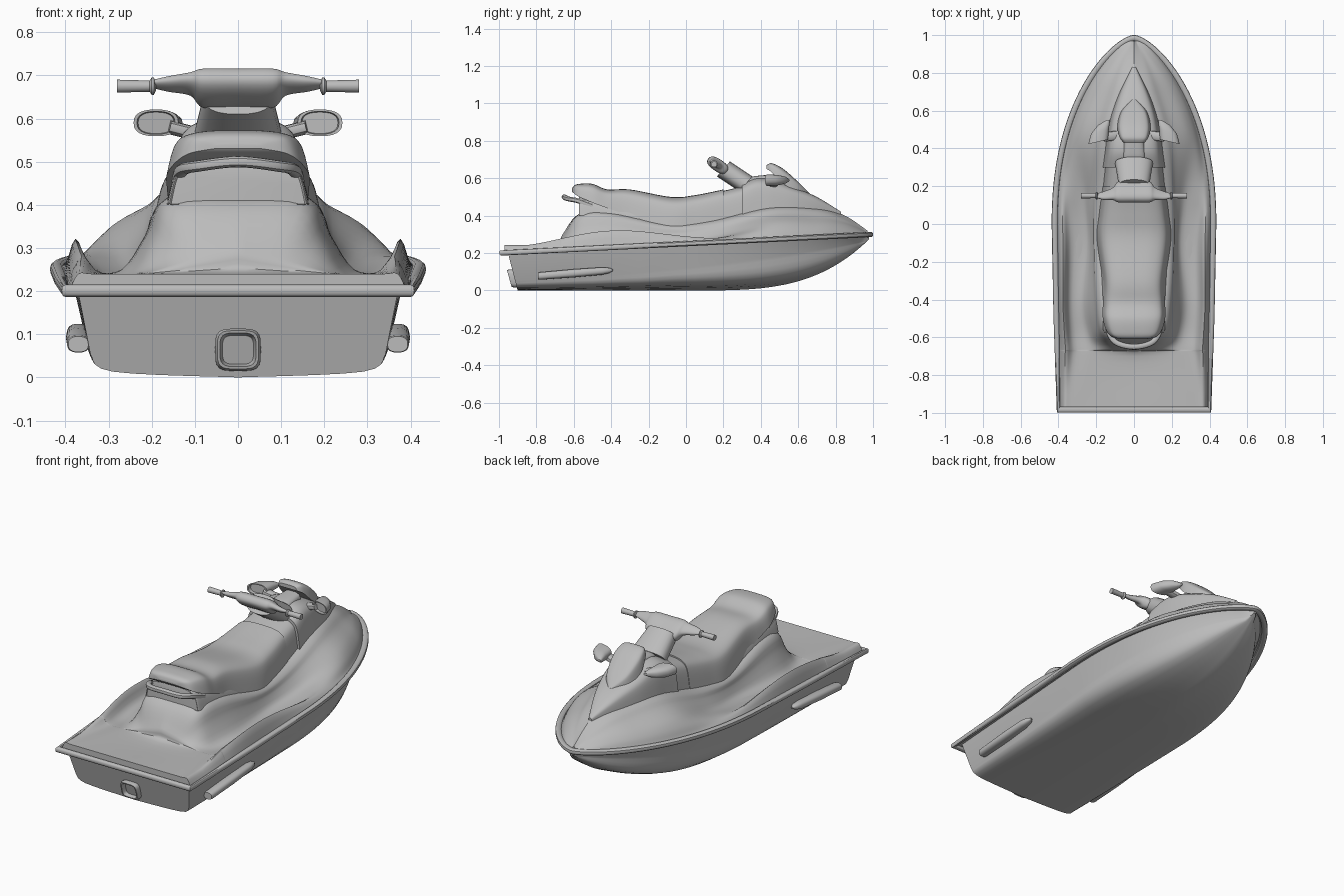
import bpy, bmesh, math
from mathutils import Vector

cube = bpy.data.objects.get("Cube")
if cube:
    bpy.data.objects.remove(cube, do_unlink=True)

color = (.5, .5, .5, 1)
grey = bpy.data.materials.new("light_grey")
grey.use_nodes = True
grey.diffuse_color = color
grey.node_tree.nodes["Principled BSDF"].inputs["Base Color"].default_value = color


def blend(start, end, amount):
    return start + (end - start) * amount


def spline(rows, steps):
    """Smooth curve through rows of numbers, with the ends kept."""
    padded = [rows[0]] + rows + [rows[-1]]
    result = []
    for before, start, end, after in zip(padded, padded[1:], padded[2:], padded[3:]):
        for step in range(steps):
            t = step / steps
            ease = t * t * (3 - 2 * t)
            leave, arrive = t * (1 - t) ** 2 / 2, t * t * (1 - t) / 2
            result.append(tuple(blend(b, c, ease) + leave * (c - a) - arrive * (d - b)
                                for a, b, c, d in zip(before, start, end, after)))
    return result + [rows[-1]]


def loft(name, rings, loop=False, angle=35):
    """Skin a row of closed rings that have equal point counts."""
    bm = bmesh.new()
    loops = [[bm.verts.new(point) for point in ring] for ring in rings]
    if loop:
        loops.append(loops[0])
    else:
        bm.faces.new(loops[0])
        bm.faces.new(loops[-1])
    for first, second in zip(loops, loops[1:]):
        for i in range(len(first)):
            bm.faces.new((first[i - 1], first[i], second[i], second[i - 1]))
    bmesh.ops.remove_doubles(bm, verts=bm.verts, dist=.0002)
    bmesh.ops.recalc_face_normals(bm, faces=bm.faces)
    mesh = bpy.data.meshes.new(name)
    bm.to_mesh(mesh)
    bm.free()
    mesh.materials.append(grey)
    obj = bpy.data.objects.new(name, mesh)
    bpy.context.collection.objects.link(obj)
    bpy.ops.object.select_all(action="DESELECT")
    obj.select_set(True)
    bpy.context.view_layer.objects.active = obj
    bpy.ops.object.shade_smooth_by_angle(angle=math.radians(angle))


def mirrored(half, y):
    """Full cross-section from a half profile that starts on the centre line."""
    return [(-x, y, z) for x, z in reversed(half[1:])] + [(x, y, z) for x, z in half]


def both_sides(half):
    """Path or row of stations continued across the centre line."""
    return half + [(-x, *rest) for x, *rest in reversed(half[:-1])]


def oval(centre, across, up, power=.8, count=24):
    def squared(value):
        return math.copysign(abs(value) ** power, value)
    angles = [math.tau * i / count for i in range(count)]
    return [Vector(centre) + Vector(across) * squared(math.cos(a)) + Vector(up) * squared(math.sin(a))
            for a in angles]


def tube(name, path, width, height, loop=False):
    """Oval bar that follows a path lying roughly flat."""
    rings = []
    for i, point in enumerate(path):
        before = path[i - 1] if i or loop else point
        after = path[(i + 1) % len(path)] if loop or point != path[-1] else point
        along = Vector(after) - Vector(before)
        side = along.cross(Vector((0, 0, 1))).normalized()
        rings.append(oval(point, side * width, side.cross(along).normalized() * height, count=12))
    loft(name, rings, loop)


def pod(name, path, across, up, scales):
    """Rounded body whose oval section is scaled at each path point."""
    loft(name, [oval(point, Vector(across) * scale, Vector(up) * scale)
                for point, scale in zip(path, scales)])


def shell(name, rows):
    """Rounded cover; rows are y, half width, top and bottom."""
    rings = []
    for y, wide, top, bottom in spline(rows, 6):
        half = [(0, top), (wide / 2, blend(top, bottom, .02)), (wide * .85, blend(top, bottom, .14)),
                (wide, blend(top, bottom, .4)), (wide * 1.1, bottom)]
        rings.append(mirrored(spline(half, 4), y))
    loft(name, rings)


# Gunwale line: half width and height at any y
BOW = .985


def toward_bow(y):
    return min(max(y, 0) / BOW, 1)


def gunwale(y):
    return (.42 + .02 * min(y, 0)) * (1 - toward_bow(y) ** 2.2) ** .68, .25 + .05 * y


# Bumper rail
bow_ys = [BOW * math.sin(math.pi / 2 * i / 30) for i in range(31)]
rail = []
for y in [-BOW, -.5] + bow_ys:
    wide, high = gunwale(y)
    rail.append((wide, y, high))
tube("bumper_rail", both_sides(rail), .016, .014, loop=True)

# Hull with a rounded bottom, chine and raked transom
hull_rings = []
for y in [-.9, -.7, -.5, -.25] + bow_ys[:-2]:
    wide, high = gunwale(y)
    keel = .28 * toward_bow(y) ** 3.5
    chine = max(keel, .12 + .11 * y + .04 * y * y)
    chine_wide = max(wide - .06, wide * .3)
    half = spline([(0, keel), (chine_wide * .85, blend(keel, chine, .25)), (chine_wide, chine)], 5)
    half.append((max(wide - .03, wide * .4), high))
    rake = .65 * max(0, -.5 - y)
    hull_rings.append([(x, y - rake * z, z) for x, y, z in mirrored(half, y)])
loft("hull", hull_rings, angle=28)

# Deck: y, ridge height, shoulder x and z, foot x and z
deck_rows = [
    (-.97, .24, .1, .24, .28, .24),
    (-.7, .24, .1, .24, .24, .24),
    (-.66, .3, .09, .28, .23, .24),
    (-.57, .41, .15, .4, .25, .24),
    (-.4, .42, .17, .41, .27, .25),
    (-.1, .4, .19, .35, .25, .25),
    (.15, .42, .18, .37, .27, .28),
    (.45, .45, .15, .44, .28, .36),
    (.7, .45, .09, .43, .2, .36),
    (.85, .4, .05, .38, .11, .35),
    (.97, .32, .01, .31, .02, .31)]
deck_rings = []
for y, ridge, shoulder_x, shoulder_z, foot_x, foot_z in spline(deck_rows, 6):
    wide, high = gunwale(y)
    rim_x = blend(foot_x, wide, .75)
    rim_z = max(.24, high + .01 + .08 * math.exp(-((y + .4) / .4) ** 2))
    flank = blend(shoulder_x, foot_x, .45), blend(shoulder_z, foot_z, .5)
    well = blend(foot_x, rim_x, .65), min(foot_z, blend(foot_z, rim_z, .5))
    half = [(0, ridge), (shoulder_x, shoulder_z), flank, (foot_x, foot_z), well, (rim_x, rim_z),
            (wide - .01, high)]
    deck_rings.append(mirrored(spline(half, 4), y))
deck_rings.insert(0, [(x, y, .2) for x, y, z in deck_rings[0]])
loft("deck", deck_rings)

# Seat, its base, console, hood and windscreen
shell("seat", [(-.61, .05, .54, .53), (-.6, .1, .56, .52), (-.57, .13, .57, .5),
               (-.5, .15, .57, .47), (-.42, .15, .54, .44), (-.3, .15, .54, .4),
               (-.08, .18, .5, .33), (.05, .17, .51, .34), (.2, .15, .54, .38)])
shell("seat_base", [(-.57, .14, .5, .4), (-.54, .15, .5, .4), (-.25, .16, .45, .37)])
shell("console", [(.19, .15, .53, .37), (.4, .13, .58, .42)])
shell("hood", [(.3, .15, .57, .4), (.38, .14, .6, .42), (.47, .13, .59, .43),
               (.58, .11, .55, .42), (.7, .07, .5, .41), (.83, .01, .42, .39)])
shell("instrument_pod", [(.33, .05, .59, .54), (.36, .06, .61, .54), (.47, .05, .62, .55)])
shell("windscreen", [(.43, .05, .67, .65), (.46, .07, .68, .63), (.52, .08, .65, .57),
                     (.6, .06, .58, .53), (.66, .01, .52, .5)])

# Grab handle behind the seat
handle = [(.14, -.5, .45), (.13, -.58, .48), (.09, -.63, .49), (0, -.65, .5)]
tube("grab_handle", spline(both_sides(handle), 5), .015, .013)

# Steering neck and handlebar cover
loft("steering_neck", [oval((0, y, z), (wide, 0, 0), (0, .035, .04))
                       for y, z, wide in ((.32, .57, .1), (.2, .65, .08))])
cover = [(.2, .15, .68, .01), (.16, .15, .68, .02), (.11, .16, .68, .03),
         (.08, .17, .67, .05), (0, .17, .67, .05)]
loft("handlebar_cover", [oval((x, y, z), (0, r, -r * .7), (0, r * .4, r / 2))
                         for x, y, z, r in spline(both_sides(cover), 5)])

for side, label in ((1, "left"), (-1, "right")):
    # Grip with its flange
    loft(label + "_grip", [oval((side * x, .15, .675), (0, r, 0), (0, 0, r), 1)
                           for x, r in ((.19, .01), (.195, .02), (.2, .02), (.205, .013), (.28, .015))])

    # Mirror with a recessed face, and its stalk
    pod(label + "_mirror",
        [(side * x, y, .59) for x, y in ((.19, .45), (.19, .435), (.19, .435), (.18, .49), (.16, .53), (.14, .55))],
        (side * .052, -.012, 0), (0, 0, .031), (.8, .85, 1, .9, .6, .2))
    tube(label + "_mirror_stalk", [(side * .08, .47, .56), (side * .16, .46, .58)], .025, .016)

    # Sponson on the hull side
    pod(label + "_sponson",
        [(side * .37, y, .14 + .08 * y) for y in (-.79, -.78, -.6, -.45, -.41, -.39)],
        (.026, 0, 0), (0, 0, .02), (.9, 1, 1.1, 1, .7, .2))

# Jet nozzle frame on the transom
loft("jet_nozzle", [oval((0, y, .064), (r, 0, 0), (0, -r * .26, r * .93), .5)
                    for y, r in ((-.88, .05), (-.93, .053), (-.945, .048), (-.945, .042), (-.92, .036))])
